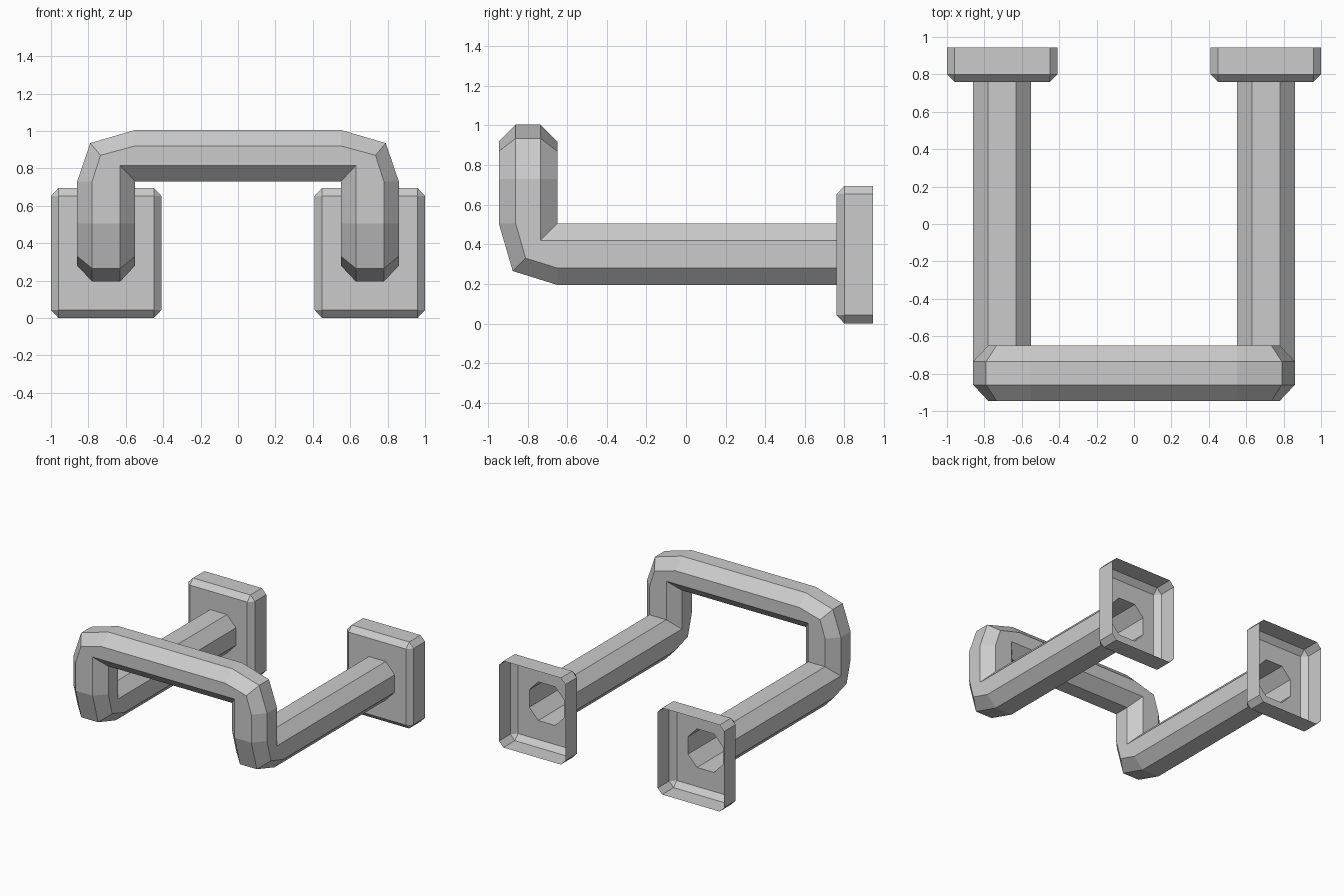
import bpy, bmesh

if "Cube" in bpy.data.objects:
    bpy.data.objects.remove(bpy.data.objects["Cube"])

# Octagon as (i, j) indices into 4 offsets per axis, outer side = 0, inner side = 3
OCT = [(1, 0), (2, 0), (3, 1), (3, 2), (2, 3), (1, 3), (0, 2), (0, 1)]
X = [-0.86, -0.78, -0.63, -0.55]
Y = [-0.945, -0.86, -0.735, -0.65]
Z_ARM = [0.195, 0.28, 0.42, 0.505]
Z_BAR = [1.005, 0.92, 0.815, 0.73]
PLATE_Y = 0.76


def ring(fn):
    return [fn(i, j) for i, j in OCT]


def bridge(bm, a, b):
    n = len(a)
    for k in range(n):
        bm.faces.new((a[k], a[(k + 1) % n], b[(k + 1) % n], b[k]))


def finish(bm, name):
    bmesh.ops.remove_doubles(bm, verts=bm.verts[:], dist=0.0005)
    bmesh.ops.recalc_face_normals(bm, faces=bm.faces[:])
    mesh = bpy.data.meshes.new(name)
    bm.to_mesh(mesh)
    bm.free()
    obj = bpy.data.objects.new(name, mesh)
    bpy.context.collection.objects.link(obj)
    mod = obj.modifiers.new("Mirror", 'MIRROR')
    mod.use_clip = True
    return obj


# Bent octagonal tube: arm, lower elbow, upright, upper elbow, half of the crossbar
# Elbow paths for each offset; the inner two are sharp mitres
low = [[(-0.65, 0.195), (-0.875, 0.265), (-0.945, 0.505)],
       [(-0.65, 0.28), (-0.81, 0.33), (-0.86, 0.505)],
       [(-0.735, 0.42)] * 3, [(-0.65, 0.505)] * 3]
high = [[(-0.86, 0.73), (-0.79, 0.935), (-0.55, 1.005)],
        [(-0.78, 0.73), (-0.735, 0.87), (-0.55, 0.92)],
        [(-0.63, 0.815)] * 3, [(-0.55, 0.73)] * 3]

rings = [ring(lambda i, j: (X[i], PLATE_Y, Z_ARM[j]))]
for s in range(3):
    rings.append(ring(lambda i, j: (X[i], *low[j][s])))
for s in range(3):
    rings.append(ring(lambda i, j: (high[i][s][0], Y[j], high[i][s][1])))
rings.append(ring(lambda i, j: (0, Y[j], Z_BAR[i])))

bm = bmesh.new()
loops = [[bm.verts.new(p) for p in r] for r in rings]
for a, b in zip(loops, loops[1:]):
    # skip the edges where a mitre makes the quad collapse
    for k in range(8):
        m = (k + 1) % 8
        quad = []
        for v in (a[k], a[m], b[m], b[k]):
            if all((v.co - q.co).length > 0.0005 for q in quad):
                quad.append(v)
        if len(quad) > 2:
            bm.faces.new(quad)
finish(bm, "bent_tube_handle")

# Mounting plates: chamfered shells, open at the back, with an octagonal hole
PX = [-1.0, -0.96, -0.45, -0.41]
PZ = [0.0, 0.042, 0.653, 0.695]
bm = bmesh.new()
back = [bm.verts.new(p) for p in ring(lambda i, j: (PX[i], 0.945, PZ[j]))]
rim = [bm.verts.new(p) for p in ring(lambda i, j: (PX[i], 0.80, PZ[j]))]
hole = [bm.verts.new(p) for p in ring(lambda i, j: (X[i], PLATE_Y, Z_ARM[j]))]
corner = [bm.verts.new((x, PLATE_Y, z)) for x, z in
          ((PX[1], PZ[1]), (PX[2], PZ[1]), (PX[2], PZ[2]), (PX[1], PZ[2]))]
bridge(bm, back, rim)
for c in range(4):
    d, k = (c + 1) % 4, 2 * c
    bm.faces.new((rim[k], rim[k + 1], corner[d], corner[c]))
    bm.faces.new((rim[k + 1], rim[(k + 2) % 8], corner[d]))
    bm.faces.new((corner[c], corner[d], hole[k + 1], hole[k]))
    bm.faces.new((corner[d], hole[(k + 2) % 8], hole[k + 1]))
finish(bm, "mounting_plates")
